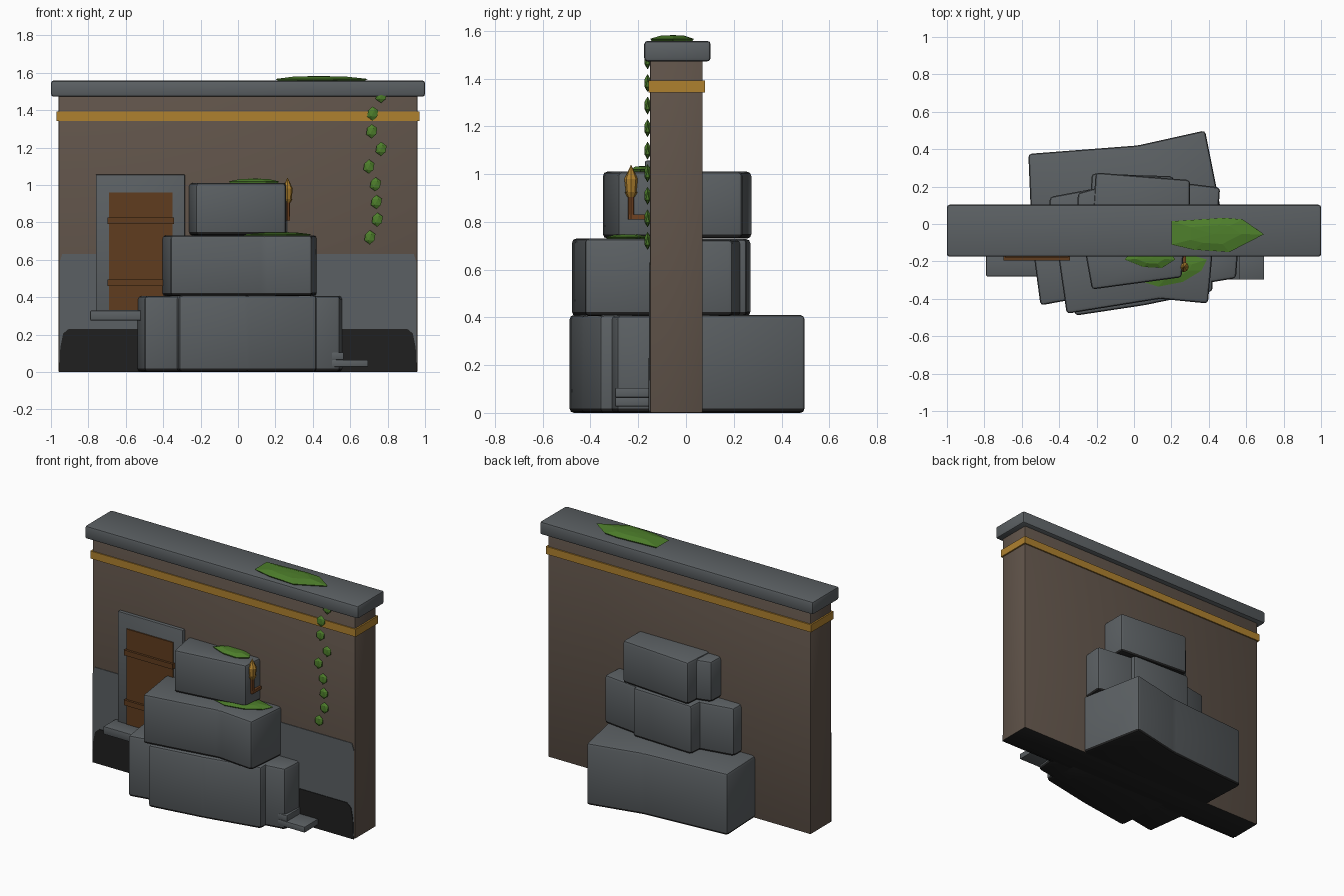
import bpy, bmesh
from math import radians
from mathutils import Vector

cube = bpy.data.objects.get("Cube")
if cube:
    bpy.data.objects.remove(cube)


def material(name, rgb):
    m = bpy.data.materials.new(name)
    m.use_nodes = True
    m.diffuse_color = (*rgb, 1)
    m.node_tree.nodes["Principled BSDF"].inputs["Base Color"].default_value = (*rgb, 1)
    return m


STONE = material("grey stone", (0.105, 0.117, 0.125))
PLASTER = material("brown plaster", (0.118, 0.088, 0.068))
DARK = material("dark base", (0.014, 0.014, 0.014))
GOLD = material("gold", (0.43, 0.22, 0.028))
WOOD = material("wood", (0.115, 0.045, 0.013))
MOSS = material("moss green", (0.075, 0.21, 0.024))
RUST = material("rusty iron", (0.16, 0.055, 0.015))


def finish(bm, name, *mats, smooth=False):
    bmesh.ops.recalc_face_normals(bm, faces=bm.faces)
    mesh = bpy.data.meshes.new(name)
    bm.to_mesh(mesh)
    bm.free()
    obj = bpy.data.objects.new(name, mesh)
    bpy.context.collection.objects.link(obj)
    for m in mats:
        mesh.materials.append(m)
    if smooth:
        bpy.ops.object.select_all(action='DESELECT')
        obj.select_set(True)
        bpy.context.view_layer.objects.active = obj
        bpy.ops.object.shade_smooth_by_angle(angle=radians(30))
    return obj


def bevel(bm, width):
    bmesh.ops.bevel(bm, geom=bm.edges[:], offset=width, segments=2,
                    profile=0.5, affect='EDGES', clamp_overlap=True)


def box(name, lo, hi, mat, width=0.0):
    bm = bmesh.new()
    bmesh.ops.create_cube(bm, size=1)
    lo, hi = Vector(lo), Vector(hi)
    for v in bm.verts:
        v.co = (lo + hi) / 2 + v.co * (hi - lo)
    if width:
        bevel(bm, width)
    return finish(bm, name, mat, smooth=width > 0)


def extrude(bm, points, offset):
    face = bm.faces.new([bm.verts.new(p) for p in points])
    out = bmesh.ops.extrude_face_region(bm, geom=[face])
    bmesh.ops.translate(bm, vec=offset,
                        verts=[g for g in out["geom"] if isinstance(g, bmesh.types.BMVert)])


def boulder(name, outline, z0, z1):
    """Rounded block with a dark underside rim."""
    bm = bmesh.new()
    extrude(bm, [(x, y, z0) for x, y in outline], (0, 0, z1 - z0))
    bevel(bm, 0.018)
    obj = finish(bm, name, STONE, DARK, smooth=True)
    for p in obj.data.polygons:
        if p.normal.z < -0.2:
            p.material_index = 1


def plate(name, right_half, y, mat):
    """Thin mirrored facing on the front of the wall."""
    outline = right_half + [(-x, z) for x, z in reversed(right_half)]
    bm = bmesh.new()
    extrude(bm, [(x, y, z) for x, z in outline], (0, -0.15 - y, 0))
    finish(bm, name, mat)


def moss(name, outline, z, height):
    """Low faceted mound on a ring outline."""
    bm = bmesh.new()
    n = len(outline)
    cx = sum(p[0] for p in outline) / n
    cy = sum(p[1] for p in outline) / n
    rings = []
    for scale, dz in ((0.9, -0.006), (1, height * 0.35), (0.55, height * 0.9)):
        rings.append([bm.verts.new((cx + (x - cx) * scale, cy + (y - cy) * scale, z + dz))
                      for x, y in outline])
    tip = bm.verts.new((cx, cy, z + height))
    bm.faces.new(rings[0])
    for i in range(n):
        j = (i + 1) % n
        for a, b in zip(rings, rings[1:]):
            bm.faces.new((a[i], a[j], b[j], b[i]))
        bm.faces.new((rings[2][i], rings[2][j], tip))
    finish(bm, name, MOSS)


def cone(name, at, r1, r2, depth, mat, sides=8):
    bm = bmesh.new()
    bmesh.ops.create_cone(bm, cap_ends=True, segments=sides, radius1=r1, radius2=r2, depth=depth)
    bmesh.ops.translate(bm, verts=bm.verts, vec=Vector(at) + Vector((0, 0, depth / 2)))
    finish(bm, name, mat)


# Wall, coping and trim
wall = box("wall", (-0.96, -0.15, 0), (0.96, 0.07, 1.48), PLASTER, 0.006)
wall.data.materials.append(DARK)
for p in wall.data.polygons:
    if p.normal.z < -0.5:
        p.material_index = 1
box("coping", (-1, -0.175, 1.472), (1, 0.103, 1.558), STONE, 0.014)
box("gold_band", (-0.97, -0.157, 1.342), (0.97, 0.079, 1.392), GOLD)
plate("stone_facing", [(0.955, 0.01), (0.955, 0.585), (0.94, 0.63)], -0.154, STONE)
plate("dark_plinth", [(0.955, 0), (0.95, 0.13), (0.935, 0.205), (0.905, 0.23)], -0.158, DARK)

# Door
box("door_frame", (-0.76, -0.172, 0.32), (-0.284, -0.14, 1.056), STONE, 0.006)
box("door_panel", (-0.69, -0.18, 0.33), (-0.35, -0.14, 0.96), WOOD)
for z in (0.46, 0.79):
    box("door_batten", (-0.698, -0.195, z), (-0.342, -0.17, z + 0.035), WOOD)
box("door_sill", (-0.79, -0.28, 0.275), (-0.25, -0.14, 0.328), STONE, 0.006)

# Bottom tier of boulders
boulder("bottom_front_boulder",
        [(-0.315, -0.49), (0.05, -0.435), (0.42, -0.36), (0.42, -0.1), (-0.36, -0.1)], 0, 0.41)
boulder("bottom_side_boulder", [(-0.5, -0.435), (-0.2, -0.38), (-0.2, -0.1), (-0.545, -0.1)], 0, 0.405)
boulder("bottom_end_boulder", [(0.3, -0.33), (0.545, -0.29), (0.56, -0.1), (0.3, -0.1)], 0, 0.407)
boulder("bottom_back_boulder",
        [(-0.545, -0.1), (0.5, -0.1), (0.38, 0.5), (0.02, 0.42), (-0.565, 0.375)], 0, 0.41)

# Middle tier of boulders
boulder("middle_front_boulder",
        [(-0.36, -0.48), (0.14, -0.4), (0.395, -0.425), (0.425, -0.1), (-0.415, -0.1)], 0.405, 0.73)
boulder("middle_back_boulder", [(-0.25, -0.1), (0.22, -0.1), (0.21, 0.255), (-0.225, 0.27)], 0.405, 0.728)
boulder("middle_side_boulder", [(-0.46, -0.1), (-0.1, -0.1), (-0.1, 0.21), (-0.45, 0.145)], 0.405, 0.725)
boulder("middle_end_boulder", [(0.1, -0.1), (0.44, -0.1), (0.46, 0.195), (0.1, 0.24)], 0.405, 0.725)

# Top tier of boulders
boulder("top_front_boulder", [(-0.225, -0.35), (0.255, -0.285), (0.27, -0.1), (-0.27, -0.1)], 0.73, 1.01)
boulder("top_back_boulder", [(-0.23, -0.1), (0.295, -0.1), (0.3, 0.235), (-0.205, 0.275)], 0.73, 1.01)
boulder("top_side_boulder", [(-0.31, -0.1), (-0.1, -0.1), (-0.1, 0.22), (-0.3, 0.165)], 0.73, 1.0)

# Small step
box("low_step", (0.45, -0.297, 0.027), (0.695, -0.14, 0.065), STONE, 0.004)
box("upper_step", (0.45, -0.297, 0.065), (0.565, -0.14, 0.105), STONE, 0.004)

# Moss patches and hanging leaves
moss("coping_moss", [(0.2, 0.015), (0.2, -0.11), (0.32, -0.138), (0.51, -0.15),
                     (0.695, -0.055), (0.58, 0.025), (0.48, 0.033)], 1.558, 0.024)
moss("top_moss", [(-0.05, -0.19), (0.05, -0.23), (0.15, -0.235), (0.22, -0.19), (0.18, -0.13), (0, -0.13)],
     1.01, 0.024)
moss("middle_moss", [(0.02, -0.3), (0.13, -0.335), (0.26, -0.31), (0.36, -0.25),
                     (0.39, -0.19), (0.25, -0.15), (0.05, -0.2)], 0.73, 0.018)
for i, x in enumerate((0.705, 0.745, 0.74, 0.735, 0.7, 0.765, 0.715, 0.72, 0.765)):
    bm = bmesh.new()
    bmesh.ops.create_icosphere(bm, subdivisions=1, radius=1)
    for v in bm.verts:
        v.co = (x + v.co.x * 0.033, -0.161 + v.co.y * 0.014, 0.72 + i * 0.0945 + v.co.z * 0.038)
    finish(bm, "vine_leaf", MOSS)

# Wall torch
box("torch_bracket", (0.253, -0.24, 0.81), (0.277, -0.14, 0.83), RUST)
cone("torch_stem", (0.265, -0.23, 0.81), 0.013, 0.013, 0.11, RUST)
cone("torch_cup", (0.265, -0.23, 0.905), 0.016, 0.027, 0.02, GOLD)
cone("torch_body", (0.265, -0.23, 0.925), 0.022, 0.028, 0.055, GOLD)
cone("torch_flame", (0.265, -0.23, 0.98), 0.028, 0, 0.06, GOLD)
